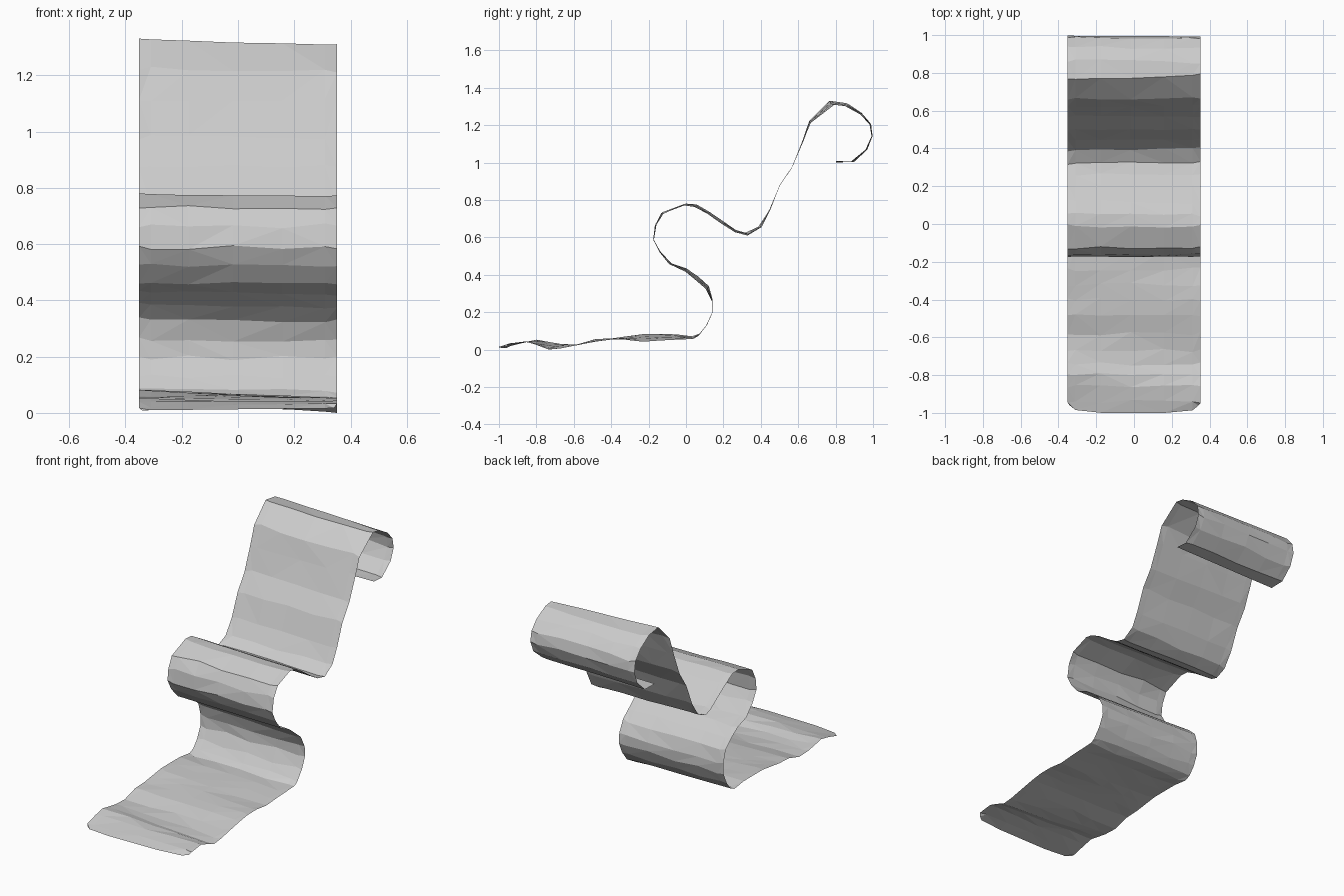
import bpy, bmesh, random
from mathutils import Vector

random.seed(4)
HALF = 0.352
COLS = (-1, -0.88, -0.5, -0.05, 0.45, 0.88, 1)

# side profile: y, z, and warp (left edge pushed along the normal, right edge opposite)
PROFILE = [
    (-1.0, .018, -.004), (-.94, .032, -.008), (-.86, .046, -.002), (-.80, .045, .014),
    (-.74, .027, .02), (-.67, .024, .012), (-.58, .031, .002), (-.48, .055, .006),
    (-.40, .062, .003), (-.32, .066, .008), (-.24, .067, .02), (-.15, .070, .017),
    (-.06, .073, .014), (.03, .068, .006), (.07, .085, .002), (.11, .135, 0), (.14, .20, 0),
    (.141, .265, -.002), (.115, .335, -.01), (.06, .385, -.012), (0, .43, -.008),
    (-.085, .465, -.005), (-.14, .53, -.003), (-.173, .59, 0), (-.162, .67, .003),
    (-.125, .735, .004), (-.01, .78, .004), (.05, .775, .007), (.12, .737, .007),
    (.20, .68, .008), (.26, .64, .006), (.32, .622, .007), (.395, .66, .006),
    (.445, .745, .003), (.50, .88, 0), (.57, .985, 0), (.625, 1.12, .002),
    (.665, 1.225, .006), (.78, 1.325, .014), (.86, 1.312, .008), (.935, 1.267, .005),
    (.985, 1.21, .003), (.995, 1.145, .002), (.965, 1.075, .003), (.89, 1.008, .004),
    (.803, 1.01, .004)]

pts = [Vector((0, y, z)) for y, z, d in PROFILE]
last = len(pts) - 1

# curling sheet: one slightly warped strip lofted across its width
bm = bmesh.new()
rows = []
for i, p in enumerate(pts):
    t = (pts[min(i + 1, last)] - pts[max(i - 1, 0)]).normalized()
    n = Vector((0, -t.z, t.y))
    row = []
    for c in COLS:
        v = p - n * PROFILE[i][2] * c
        if 0 < i < last:
            v += t * random.uniform(-.01, .01) + n * random.uniform(-.001, .001)
        if i == 0:                       # rounded front corners
            v.y += .04 * abs(c) ** 8
        v.x = c * HALF
        if i == 0 and abs(c) == 1:
            v.x *= .97
        row.append(bm.verts.new(v))
    rows.append(row)
for a, b in zip(rows, rows[1:]):
    for j in range(len(COLS) - 1):
        q = (a[j], a[j + 1], b[j + 1], b[j])
        k = random.randint(0, 1)         # irregular triangle facets
        q = q[k:] + q[:k]
        bm.faces.new((q[0], q[1], q[2]))
        bm.faces.new((q[0], q[2], q[3]))

# rest on the ground
low = min(v.co.z for v in bm.verts)
for v in bm.verts:
    v.co.z -= low
mesh = bpy.data.meshes.new("curled_sheet")
bm.to_mesh(mesh)
bm.free()
bpy.context.collection.objects.link(bpy.data.objects.new("curled_sheet", mesh))
